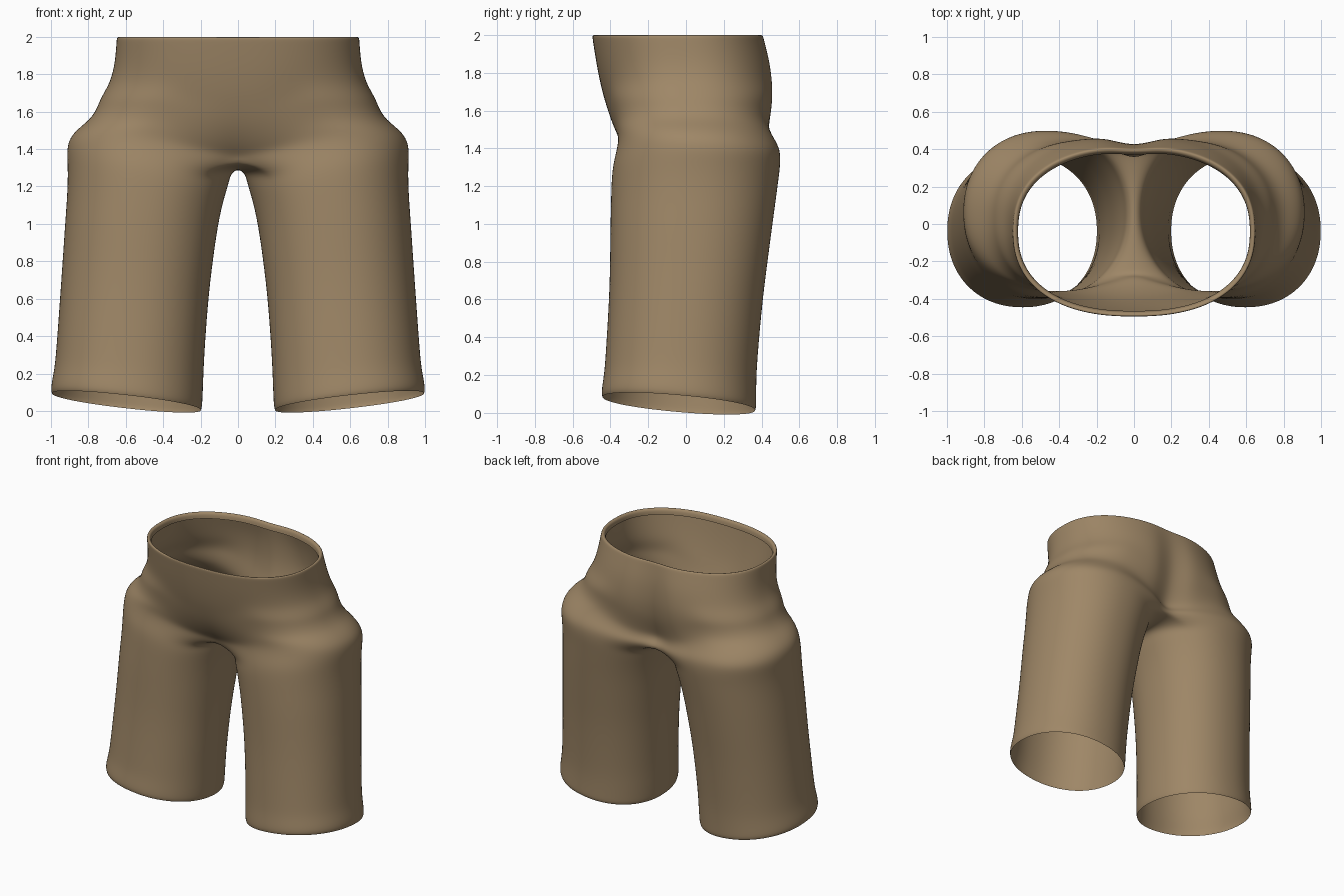
import bpy, bmesh, math

ARC, INNER = 41, 17          # points around the outside, points along the crotch
END = math.radians(131)      # where the outer arc of a leg meets the inner part


def power(v, e):
    return math.copysign(abs(v) ** e, v)


def smooth(v):
    v = max(0.0, min(1.0, v))
    return v * v * (3 - 2 * v)


def oval(a, x0, x1, yf, yb, n):
    """Point on a rounded oval; a = 0 is the outer side, -90 degrees the front."""
    cx, rx, cy, ry = (x0 + x1) / 2, (x1 - x0) / 2, (yf + yb) / 2, (yb - yf) / 2
    return cx + rx * power(math.cos(a), 2 / n), cy + ry * power(math.sin(a), 2 / n)


def hip_ring(s, w, yf, yb, zc, zs, cleft, fold):
    """Half ring of the pelvis, blended from waist oval (s=0) to leg oval (s=1)."""
    pts = []
    x_end = oval(END, 0.04, w, yf, yb, 2.15)[0]
    for i in range(ARC):
        t = 2 * i / (ARC - 1) - 1
        ax, ay = oval(t * math.pi / 2, -w, w, yf, yb, 2.35)
        lx, ly = oval(t * END, 0.04, w, yf, yb, 2.15)
        lx -= x_end * abs(t) ** 6
        x, y = ax + (lx - ax) * s, ay + (ly - ay) * s
        if y > 0:
            y -= cleft * math.exp(-(x / 0.12) ** 2)
        k = 1 + fold * smooth((x / w - 0.3) / 0.35)
        z = zc + (zs - zc) * smooth(x / w * 1.5 + 0.05)
        pts.append((0.0 if i in (0, ARC - 1) else x * k, y * k, z))
    return pts


def leg_ring(z, x0, x1, yf, yb, tilt, rise=0.0):
    """Closed ring of a leg; tilt slopes the hem, rise lifts the outer side."""
    angles = [(2 * i / (ARC - 1) - 1) * END for i in range(ARC)]
    step = (2 * math.pi - 2 * END) / (INNER + 1)
    angles += [END + step * (i + 1) for i in range(INNER)]
    pts = []
    for a in angles:
        x, y = oval(a, x0, x1, yf, yb, 2.15)
        dz = tilt * (0.045 * (x - 0.6) / 0.4 - 0.035 * (y + 0.04) / 0.4)
        pts.append((x, y, z + dz + rise * smooth(x / x1 * 1.3)))
    return pts


# Pelvis: blend, half width, front y, back y, centre z, side z, cleft, fold
hips = [hip_ring(*r) for r in (
    (0.00, 0.620, -0.465, 0.385, 1.955, 1.955, 0.015, 0),   # inner waist lip
    (0.00, 0.620, -0.470, 0.390, 1.990, 1.990, 0.015, 0),
    (0.00, 0.635, -0.485, 0.405, 2.000, 2.000, 0.015, 0),
    (0.00, 0.648, -0.497, 0.417, 1.998, 1.998, 0.015, 0),
    (0.00, 0.650, -0.493, 0.425, 1.970, 1.970, 0.02, 0),
    (0.00, 0.658, -0.475, 0.458, 1.850, 1.860, 0.035, 0),
    (0.03, 0.680, -0.452, 0.472, 1.720, 1.770, 0.045, 0),
    (0.10, 0.700, -0.435, 0.474, 1.635, 1.715, 0.05, 0.012),
    (0.20, 0.725, -0.422, 0.470, 1.565, 1.665, 0.05, 0.017),
    (0.32, 0.755, -0.408, 0.462, 1.505, 1.610, 0.05, 0.003),
    (0.48, 0.800, -0.392, 0.455, 1.450, 1.555, 0.05, -0.006),
    (0.66, 0.855, -0.377, 0.455, 1.405, 1.510, 0.05, 0),
    (0.84, 0.900, -0.364, 0.473, 1.370, 1.460, 0.04, 0),
    (1.00, 0.915, -0.366, 0.500, 1.340, 1.400, 0.02, 0),
)]

# Crotch seam along the middle, from the back end of the last hip ring to the front
front, back = hips[-1][0], hips[-1][-1]
for i in range(INNER):
    f = (i + 1) / (INNER + 1)
    hips[-1].append((0.0, back[1] + (front[1] - back[1]) * f,
                     1.340 - 0.045 * math.sin(math.pi * f) ** 0.8))

# Legs: z, inner x, outer x, front y, back y, hem tilt, outer rise
legs = [leg_ring(*r) for r in (
    (1.270, 0.038, 0.912, -0.386, 0.500, 0, 0.06),
    (1.215, 0.050, 0.910, -0.394, 0.490, 0, 0.03),
    (1.130, 0.077, 0.915, -0.397, 0.476, 0),
    (1.000, 0.107, 0.925, -0.400, 0.458, 0),
    (0.800, 0.135, 0.938, -0.402, 0.432, 0),
    (0.600, 0.160, 0.952, -0.407, 0.405, 0.1),
    (0.300, 0.182, 0.972, -0.425, 0.377, 0.5),
    (0.190, 0.186, 0.982, -0.432, 0.372, 0.8),
    (0.100, 0.190, 0.998, -0.445, 0.372, 1),
    (0.065, 0.193, 1.000, -0.447, 0.372, 1),
    (0.050, 0.198, 0.995, -0.442, 0.366, 1),
)]

# Skin the rings: open strips on the pelvis, closed strips on the leg
bm = bmesh.new()
rings = [[bm.verts.new(p) for p in ring] for ring in hips + legs]
for k in range(len(rings) - 1):
    up, low = rings[k], rings[k + 1]
    closed = len(up) == len(low) == ARC + INNER
    n = len(up)
    for i in range(n if closed else ARC - 1):
        j = (i + 1) % n if closed else i + 1
        bm.faces.new((up[i], low[i], low[j], up[j]))
mesh = bpy.data.meshes.new("shorts")
bm.to_mesh(mesh)
bm.free()

cloth = bpy.data.materials.new("tan cloth")
cloth.diffuse_color = (0.345, 0.242, 0.135, 1)
mesh.materials.append(cloth)
mesh.polygons.foreach_set("use_smooth", [True] * len(mesh.polygons))

shorts = bpy.data.objects.new("shorts", mesh)
bpy.context.collection.objects.link(shorts)

# Second leg and rounded cloth surface
mirror = shorts.modifiers.new("second_side", "MIRROR")
mirror.use_clip = True
mirror.merge_threshold = 0.0005
subdivide = shorts.modifiers.new("soft_cloth", "SUBSURF")
subdivide.levels = subdivide.render_levels = 2
